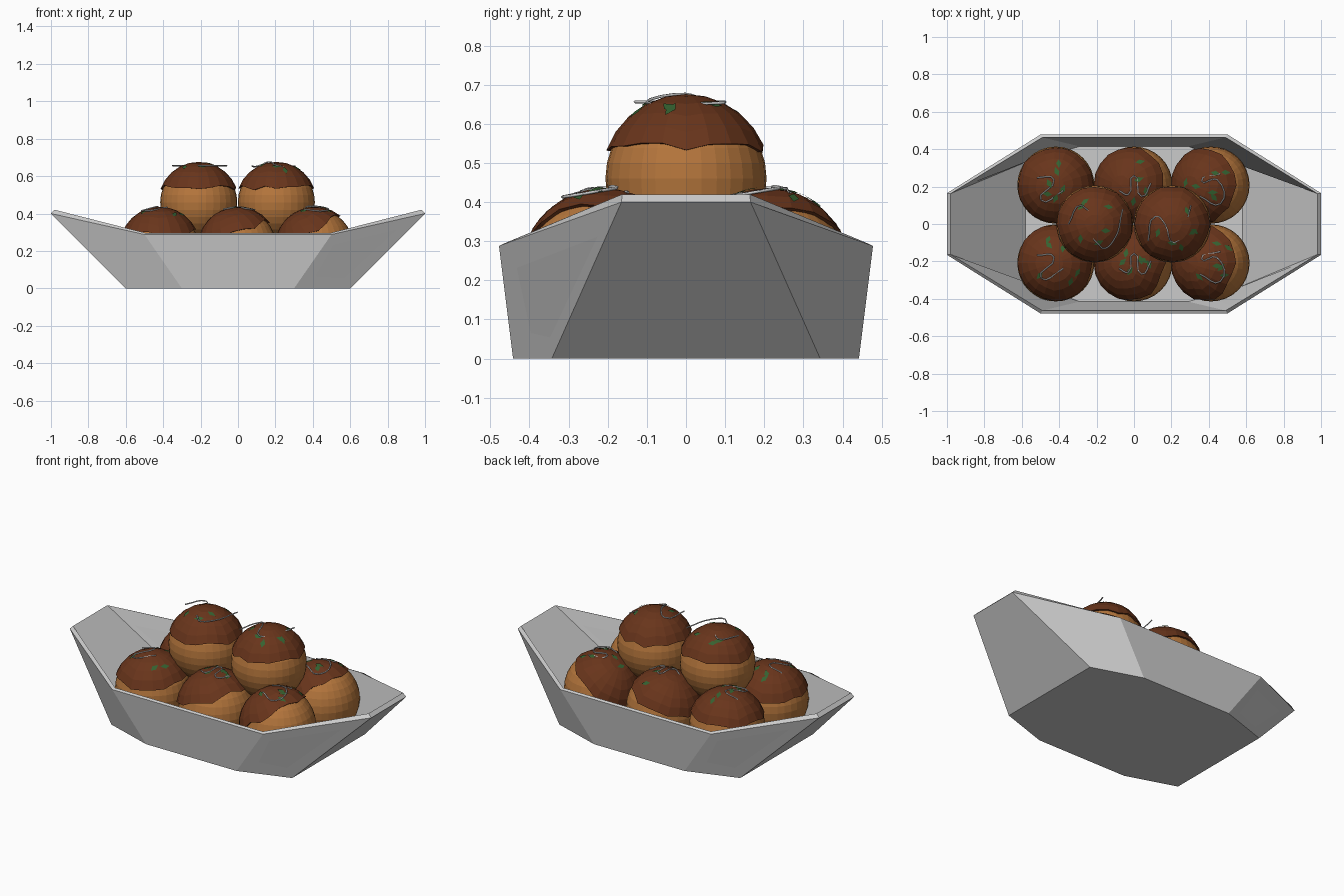
import bpy, bmesh, math, random
from mathutils import Vector, Matrix

if "Cube" in bpy.data.objects:
    bpy.data.objects.remove(bpy.data.objects["Cube"])

random.seed(4)


def material(name, rgb):
    m = bpy.data.materials.new(name)
    m.diffuse_color = (*rgb, 1)
    m.use_nodes = True
    m.node_tree.nodes["Principled BSDF"].inputs["Base Color"].default_value = m.diffuse_color
    return m


DOUGH = material("dough", (0.46, 0.18, 0.045))
SAUCE = material("sauce", (0.14, 0.035, 0.011))
GREEN = material("herb", (0.035, 0.12, 0.03))


def add_object(name, bm, mat=None):
    bmesh.ops.recalc_face_normals(bm, faces=bm.faces)
    me = bpy.data.meshes.new(name)
    bm.to_mesh(me)
    bm.free()
    ob = bpy.data.objects.new(name, me)
    bpy.context.collection.objects.link(ob)
    if mat:
        me.materials.append(mat)
    return ob


def bridge(bm, a, b):
    n = len(a)
    for i in range(n):
        j = (i + 1) % n
        bm.faces.new((a[i], a[j], b[j], b[i]))


# folded boat tray: eight-sided loops made from one mirrored quadrant
def tray_loop(bm, end, side):
    (ex, ey, ez), (sx, sy, sz) = end, side
    pts = [(ex, ey, ez), (sx, sy, sz), (-sx, sy, sz), (-ex, ey, ez),
           (-ex, -ey, ez), (-sx, -sy, sz), (sx, -sy, sz), (ex, -ey, ez)]
    return [bm.verts.new(p) for p in pts]


bm = bmesh.new()
loops = [tray_loop(bm, *p) for p in (
    ((0.60, 0.343, 0), (0.30, 0.442, 0)),
    ((1.0, 0.165, 0.40), (0.50, 0.478, 0.288)),
    ((0.98, 0.163, 0.42), (0.49, 0.463, 0.295)),
    ((0.58, 0.33, 0.018), (0.29, 0.415, 0.018)))]
for a, b in zip(loops, loops[1:]):
    bridge(bm, a, b)
bm.faces.new(loops[0])
bm.faces.new(loops[-1])
add_object("boat_tray", bm)


# sauce cap: faceted dome with an uneven, turned-in rim
def sauce_cap(centre, tilt):
    bm = bmesh.new()
    n, rings = 20, 5
    rim = [math.radians(69 + random.uniform(-4, 4)) for _ in range(n)]
    rot = Matrix.Rotation(-tilt, 3, 'Y')

    def ring(t, r):
        out = []
        for i in range(n):
            a, th = 2 * math.pi * i / n, rim[i] * t
            v = Vector((math.sin(th) * math.cos(a), math.sin(th) * math.sin(a), math.cos(th)))
            out.append(bm.verts.new(centre + rot @ (v * r)))
        return out

    rows = [ring(k / rings, 0.216) for k in range(1, rings + 1)] + [ring(0.98, 0.2)]
    top = bm.verts.new(centre + rot @ Vector((0, 0, 0.216)))
    for i in range(n):
        bm.faces.new((top, rows[0][i], rows[0][(i + 1) % n]))
    for a, b in zip(rows, rows[1:]):
        bridge(bm, a, b)
    add_object("sauce_cap", bm, SAUCE)


# thin cream line lying over the cap
def drizzle(centre, path, lift):
    cu = bpy.data.curves.new("cream_drizzle", 'CURVE')
    cu.dimensions = '3D'
    cu.bevel_depth = 0.004
    cu.bevel_resolution = 0
    cu.resolution_u = 4
    sp = cu.splines.new('BEZIER')
    sp.bezier_points.add(len(path) - 1)
    for bp, (x, y) in zip(sp.bezier_points, path):
        z = math.sqrt(0.216 ** 2 - x * x - y * y)
        bp.co = centre + Vector((x, y, max(z, 0.19) + lift))
        bp.handle_left_type = bp.handle_right_type = 'AUTO'
    bpy.context.collection.objects.link(bpy.data.objects.new("cream_drizzle", cu))


# small flat herb flakes scattered on the cap
def flakes(centre, count):
    bm = bmesh.new()
    for _ in range(count):
        a, th = random.uniform(0, 2 * math.pi), random.uniform(0.15, 0.7)
        n = Vector((math.sin(th) * math.cos(a), math.sin(th) * math.sin(a), math.cos(th)))
        u = n.orthogonal().normalized()
        u.rotate(Matrix.Rotation(random.uniform(0, 6.28), 3, n))
        w = n.cross(u)
        c = centre + n * 0.218
        bm.faces.new([bm.verts.new(c + p) for p in (u * 0.03, w * 0.014, -u * 0.025, -w * 0.014)])
    add_object("herb_flakes", bm, GREEN)


def dumpling(centre, tilt_deg, path, lift):
    centre = Vector(centre)
    bm = bmesh.new()
    bmesh.ops.create_uvsphere(bm, u_segments=32, v_segments=16, radius=0.206,
                              matrix=Matrix.Translation(centre))
    add_object("dough_ball", bm, DOUGH)
    sauce_cap(centre, math.radians(tilt_deg))
    drizzle(centre, path, lift)
    flakes(centre, 6)


# lower layer: three columns, two rows
SMALL = [
    [(-0.10, 0.04), (-0.01, 0.03), (-0.08, -0.08), (0.04, -0.03)],
    [(-0.08, -0.03), (-0.03, -0.05), (0, 0.05), (0.04, -0.06), (0.09, 0.01)],
    [(-0.06, -0.06), (0.05, -0.10), (0.03, 0.03), (-0.05, 0.02), (0.05, 0.06)]]
for x, tilt, path in zip((-0.418, 0, 0.412), (3, 20, 33), SMALL):
    for side in (-1, 1):
        dumpling((x, 0.208 * side, 0.22), tilt, path, 0.004)

# two dumplings on top
dumpling((-0.21, 0, 0.46), 0, [(-0.14, 0), (-0.07, 0.10), (0.04, -0.13), (0.1, -0.09), (0.15, 0.08)], 0.006)
dumpling((0.205, 0, 0.46), 0, [(-0.13, -0.09), (-0.09, 0.04), (-0.04, 0), (0.01, -0.10), (0.1, 0.10)], 0.004)
